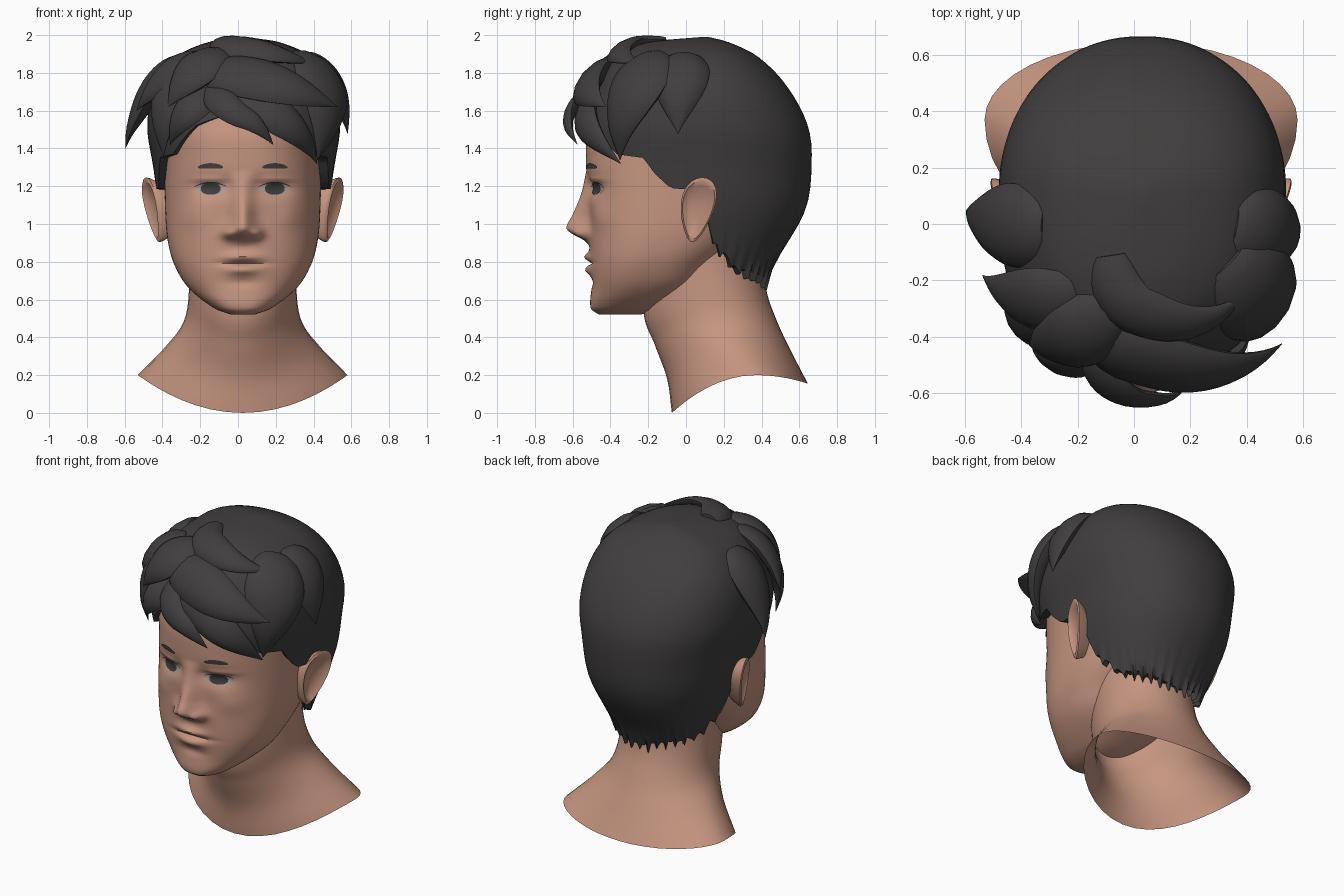
import bpy, bmesh, math, random
from mathutils import Vector

if "Cube" in bpy.data.objects:
    bpy.data.objects.remove(bpy.data.objects["Cube"])

random.seed(4)
CX = 0.025          # mid-plane of the face
N = 2.4             # squareness of the head cross-section


def material(name, rgb):
    m = bpy.data.materials.new(name)
    m.diffuse_color = (*rgb, 1)
    m.use_nodes = True
    m.node_tree.nodes["Principled BSDF"].inputs["Base Color"].default_value = m.diffuse_color
    return m


SKIN = material("skin", (0.56, 0.30, 0.215))
HAIR = material("hair_charcoal", (0.052, 0.048, 0.048))
DARK = material("iris_and_brow", (0.05, 0.048, 0.05))
WHITE = material("eye_white", (0.42, 0.34, 0.31))


def make(name, rings, mat, closed=True, cap0=False, cap1=False):
    """Skin a list of point rings into one smooth object."""
    bm = bmesh.new()
    vs = [[bm.verts.new(p) for p in r] for r in rings]
    n = len(rings[0])
    for a, b in zip(vs, vs[1:]):
        for i in range(n if closed else n - 1):
            j = (i + 1) % n
            bm.faces.new((a[i], a[j], b[j], b[i]))
    if cap0:
        bm.faces.new(vs[0][::-1])
    if cap1:
        bm.faces.new(vs[-1])
    bmesh.ops.recalc_face_normals(bm, faces=bm.faces)
    me = bpy.data.meshes.new(name)
    bm.to_mesh(me)
    bm.free()
    ob = bpy.data.objects.new(name, me)
    bpy.context.collection.objects.link(ob)
    me.materials.append(mat)
    bpy.context.view_layer.objects.active = ob
    ob.select_set(True)
    bpy.ops.object.shade_smooth_by_angle(angle=math.radians(55))
    ob.select_set(False)


def interp(tab, t, smooth=True):
    """Interpolate rows (key, values...) at key t."""
    t = min(max(t, tab[0][0]), tab[-1][0])
    k = next(i for i in range(len(tab) - 1) if t <= tab[i + 1][0])
    p, q = tab[k], tab[k + 1]
    a, b = tab[max(k - 1, 0)], tab[min(k + 2, len(tab) - 1)]
    h = q[0] - p[0]
    u = (t - p[0]) / h
    e = u * u * (3 - 2 * u)
    out = []
    for c in range(1, len(p)):
        if smooth:
            m0 = (q[c] - a[c]) / (q[0] - a[0]) * h
            m1 = (b[c] - p[c]) / (b[0] - p[0]) * h
            out.append(p[c] + (q[c] - p[c]) * e + u * (1 - u) * ((1 - u) * m0 - u * m1))
        else:
            out.append(p[c] + (q[c] - p[c]) * u)
    return out


def spow(v, e):
    return math.copysign(abs(v) ** e, v)


# ---------- head: height, half width, front y, back y ----------
HEAD = [(.52, .06, -.46, -.24), (.55, .145, -.503, -.14), (.66, .285, -.502, .06), (.78, .36, -.508, .17),
        (.9, .395, -.512, .3), (1.05, .41, -.512, .42), (1.35, .415, -.53, .57), (1.5, .41, -.515, .55),
        (1.7, .34, -.4, .41), (1.86, .03, -.05, .05)]
NOSE = [(.885, 0), (.915, .03), (.95, .095), (.98, .122), (1.05, .088), (1.16, .036), (1.28, 0)]
# soft bumps: side offset, height, spread x, spread z, strength
BUMPS = [(.075, .95, .03, .028, .04), (.18, 1.19, .085, .05, -.034),       # nostrils, eye sockets
         (.085, 1.21, .04, .05, -.016), (.18, 1.236, .085, .012, .012),    # inner corners, lids
         (.26, 1.04, .08, .07, .014), (0, .825, .085, .022, .03),          # cheeks, upper lip
         (0, .757, .085, .024, .028), (0, .793, .12, .008, -.02),          # lower lip, mouth line
         (0, .69, .09, .025, -.012)]                                       # groove above the chin


def relief(x, z):
    w = .056 + .022 * min(1, max(0, (1.04 - z) / .1))
    d = interp(NOSE, z)[0] * math.exp(-(x / w) ** 2)
    for bx, bz, sx, sz, a in BUMPS:
        d += a * math.exp(-((abs(x) - bx) / sx) ** 2 - ((z - bz) / sz) ** 2)
    return d


def face_y(x, z):
    w, f, b = interp(HEAD, z)
    c = (f + b) / 2
    return c - (c - f) * max(0, 1 - abs(x / w) ** N) ** (1 / N) - relief(x, z)


rings = []
for r in range(110):
    z = HEAD[0][0] + (HEAD[-1][0] - HEAD[0][0]) * r / 109
    w, f, b = interp(HEAD, z)
    ring = []
    for i in range(108):
        th = math.pi * spow(i / 54 - 1, 1.3)        # columns crowd toward the face
        x, k = w * spow(math.sin(th), 2 / N), math.cos(th)
        y = (f + b) / 2 - (b - f) / 2 * spow(k, 2 / N)
        if k > 0:
            y -= relief(x, z) * min(1, 3 * k)
        ring.append((CX + x, y, z))
    rings.append(ring)
make("head", rings, SKIN, cap0=True, cap1=True)

# ---------- neck, open below: front y,z / side x,z / back y,z ----------
NECK = [(0, -.075, 0, .555, .2, .645, .155), (1, -.1, .18, .405, .355, .56, .32), (2, -.165, .36, .31, .49, .48, .49),
        (3, -.225, .54, .283, .68, .42, .68), (4, -.2, .9, .28, 1, .4, 1)]
rings = []
for r in range(26):
    t = r / 25
    yf, zf, sx, sz, yb, zb = interp(NECK, 4 * t)
    sy = .1 + .27 * (1 - t) ** 1.5
    ring = []
    for i in range(40):
        th = math.tau * i / 40
        k = math.cos(th)
        ye, ze = (yf, zf) if k > 0 else (yb, zb)
        ring.append((CX + sx * math.sin(th), sy + (ye - sy) * abs(k), sz + (ze - sz) * k * k))
    rings.append(ring)
make("neck", rings, SKIN)

# ---------- ears: rings of (scale, outward offset) ----------
EAR = [(.65, -.1), (1, .01), (1.02, .028), (.92, .036), (.76, .02), (.3, .004)]
for side, tag in ((1, "left"), (-1, "right")):
    rings = []
    for s, out in EAR:
        ring = []
        for i in range(28):
            a = math.tau * i / 28
            dy = s * .086 * math.cos(a) * (1 + .35 * math.sin(a))
            dz = s * .168 * math.sin(a)
            ring.append((CX + side * (.45 + out + .38 * dy + .2 * dz), .06 + dy + .15 * dz, 1.075 + dz))
        rings.append(ring)
    make(tag + "_ear", rings, SKIN, cap0=True, cap1=True)


# ---------- eyes and brows laid on the face ----------
def plate(name, cx, cz, hw, hh, mat, lift, power, arch=0.0):
    rows = []
    for i in range(15):
        u = -1 + i / 7
        h = hh * max(.03, 1 - u * u) ** power
        row = []
        for j in range(7):
            x = cx + hw * u
            z = cz + h * (j / 3 - 1) - arch * u * u
            row.append((CX + x, face_y(x, z) - lift, z))
        rows.append(row)
    make(name, rows, mat, closed=False)


for side, tag in ((1, "left"), (-1, "right")):
    x = side * .17
    plate(tag + "_eye_white", x, 1.185, .088, .034, WHITE, .004, .8)
    plate(tag + "_iris", x, 1.187, .052, .032, DARK, .008, .4)
    plate(tag + "_upper_lash", x, 1.219, .088, .004, DARK, .006, .5, .022)
    plate(tag + "_brow", x, 1.308, .066, .014, DARK, .007, .4, .008)

# ---------- hair cap: height, half width, front y, back y ----------
CAP = [(.62, .26, -.1, .41), (.77, .335, -.25, .46), (1.07, .44, -.42, .63), (1.31, .48, -.5, .665),
       (1.52, .51, -.53, .645), (1.735, .47, -.47, .53), (1.89, .35, -.36, .375), (1.965, .18, -.19, .22),
       (1.99, .01, .08, .12)]
# hairline height by angle from the front
HAIRLINE = [(0, 1.6), (25, 1.52), (45, 1.37), (63, 1.35), (68, 1.27), (76, 1.19), (88, 1.18), (94, .9),
            (115, .76), (180, .685)]


def cap_point(az, z, scale=1.0):
    w, f, b = interp(CAP, z)
    k, s = math.cos(math.radians(az)), math.sin(math.radians(az))
    depth, e = (.1 - f, .8) if k > 0 else (b - .1, .92)    # boxier toward the front
    return Vector((.03 + w * spow(s, e) * scale, .1 - depth * spow(k, e) * scale, z))


COLS, ROWS = 144, 30
jag = [random.uniform(0, .02) if i % 4 else -random.uniform(.02, .05) for i in range(COLS)]
rings = []
for r in range(ROWS + 1):
    t = min((r + .5) / (ROWS - .5), 1)
    ring = []
    for i in range(COLS):
        az = 360 * i / COLS
        turn = min(az, 360 - az)
        low = interp(HAIRLINE, turn, False)[0]
        z = low + (1.99 - low) * (1 - t ** 1.8)
        p = cap_point(az, z, .88 if r == ROWS else 1)     # last row tucks in to the skin
        if turn > 96:
            p.z += jag[i] * t ** 40
        ring.append(p)
    rings.append(ring)
make("hair_cap", rings, HAIR, cap0=True)


# ---------- hair locks: leaf-shaped tufts rising out of the cap ----------
def lock(name, az0, z0, az1, z1, flare, width, bulge=.05):
    def path(t):
        t = min(max(t, 0), 1)
        scale = 1 + (flare - 1) * t * t + bulge * math.sin(math.pi * t) - .1 * (1 - t) ** 3
        return cap_point(az0 + (az1 - az0) * t, z0 + (z1 - z0) * t ** 1.4, scale)
    rings = []
    for r in range(19):
        t = r / 18
        p = path(t)
        d = path(t + .04) - path(t - .04)
        across = d.cross(p - Vector((.03, .05, 1.35))).normalized()
        out = across.cross(d).normalized()
        s = max(.015, math.sin(math.pi * (.13 + .87 * t) ** .85)) * width / 2
        ring = []
        for i in range(12):
            a = math.tau * i / 12
            ring.append(p + across * (s * math.cos(a)) + out * (s * .45 * spow(math.sin(a), 1.3)))
        rings.append(ring)
    make(name, rings, HAIR, cap0=True, cap1=True)


lock("sweep_lock", -24, 1.82, 50, 1.62, 1.22, .28, .06)
lock("crown_lock", -40, 1.965, 56, 1.85, 1.08, .2)
lock("center_bang", -20, 1.72, 12, 1.42, 1.1, .16, .13)
lock("long_bang", -14, 1.70, 48, 1.32, 1.02, .22)
lock("short_bang", -14, 1.70, -44, 1.42, 1.04, .2)
lock("temple_lock", -44, 1.82, -51, 1.36, 1.06, .26, .02)
lock("side_flick_low", -80, 1.86, -88, 1.40, 1.26, .3, -.02)
lock("side_flick_high", -40, 1.88, -72, 1.60, 1.17, .26, .03)
lock("side_lock", 62, 1.88, 48, 1.34, 1.02, .36, .02)
lock("ear_lock", 80, 1.88, 82, 1.48, 1.09, .3, .0)
lock("front_tuft", -18, 1.90, -42, 1.62, 1.1, .28)
